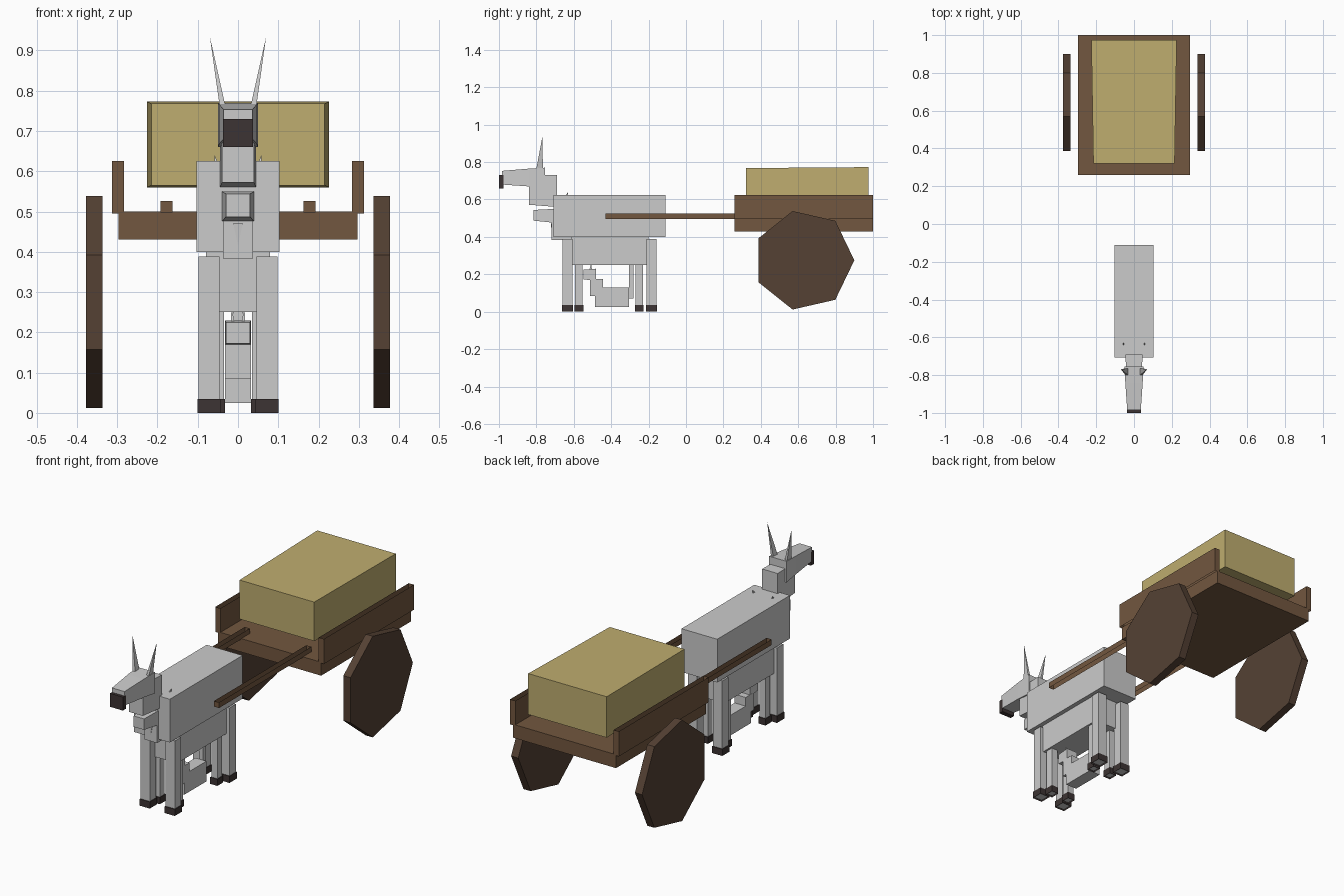
import bpy, bmesh, math

if "Cube" in bpy.data.objects:
    bpy.data.objects.remove(bpy.data.objects["Cube"])


def material(name, rgb):
    m = bpy.data.materials.new(name)
    m.diffuse_color = (*rgb, 1)
    m.use_nodes = True
    m.node_tree.nodes["Principled BSDF"].inputs["Base Color"].default_value = m.diffuse_color
    return m


WOOD = material("wood", (0.17, 0.095, 0.05))
DARK_WOOD = material("dark_wood", (0.09, 0.053, 0.034))
HAY = material("hay", (0.52, 0.42, 0.16))
HOOF = material("hoof", (0.046, 0.034, 0.033))


def finish(name, bm, mat, mirror):
    bmesh.ops.recalc_face_normals(bm, faces=bm.faces[:])
    me = bpy.data.meshes.new(name)
    bm.to_mesh(me)
    bm.free()
    ob = bpy.data.objects.new(name, me)
    bpy.context.collection.objects.link(ob)
    if mat:
        me.materials.append(mat)
    if mirror:
        ob.modifiers.new("mirror", "MIRROR")
    return ob


def box(name, x, y, z, mat=None, mirror=False, front=None, open_top=False, open_bottom=False):
    """Box from ranges; front = (x range, z range) of the -y end if tapered."""
    bm = bmesh.new()
    rings = []
    for yy, (xr, zr) in ((y[0], front or (x, z)), (y[1], (x, z))):
        rings.append([bm.verts.new((a, yy, b)) for a, b in
                      ((xr[0], zr[0]), (xr[1], zr[0]), (xr[1], zr[1]), (xr[0], zr[1]))])
    f, b = rings
    bm.faces.new(f)
    bm.faces.new(b[::-1])
    for i in range(4):
        if (i == 0 and open_bottom) or (i == 2 and open_top):
            continue
        j = (i + 1) % 4
        bm.faces.new((f[i], b[i], b[j], f[j]))
    return finish(name, bm, mat, mirror)


def spike(name, x, y, z, tip, mat=None, mirror=False):
    """Thin pyramid on a rectangular base."""
    bm = bmesh.new()
    base = [bm.verts.new((a, b, z)) for a, b in
            ((x[0], y[0]), (x[1], y[0]), (x[1], y[1]), (x[0], y[1]))]
    t = bm.verts.new(tip)
    bm.faces.new(base)
    for i in range(4):
        bm.faces.new((base[i], base[(i + 1) % 4], t))
    return finish(name, bm, mat, mirror)


def sym(w):
    return (-w, w)


# Cart
box("cart_bed", sym(0.297), (0.26, 1.0), (0.43, 0.5), WOOD)
box("side_boards", (0.283, 0.313), (0.26, 1.0), (0.495, 0.625), WOOD, True,
    open_top=True, open_bottom=True)
box("shafts", (0.163, 0.192), (-0.43, 0.33), (0.497, 0.526), WOOD, True,
    open_top=True, open_bottom=True)
box("hay_load", sym(0.226), (0.32, 0.975), (0.56, 0.773), HAY,
    front=(sym(0.215), (0.565, 0.768)))

# Seven-sided solid wheels
bm = bmesh.new()
rims = [[bm.verts.new((x, 0.63 + 0.27 * math.cos(k * math.tau / 7),
                       0.275 + 0.27 * math.sin(k * math.tau / 7))) for k in range(7)]
        for x in (0.336, 0.377)]
for rim in rims:
    bm.faces.new(rim)
for k in range(7):
    n = (k + 1) % 7
    bm.faces.new((rims[0][k], rims[0][n], rims[1][n], rims[1][k]))
finish("wheels", bm, DARK_WOOD, True)

# Donkey trunk
box("body", sym(0.103), (-0.708, -0.11), (0.4, 0.625))
box("belly", sym(0.08), (-0.615, -0.2), (0.25, 0.402))
box("chest", sym(0.037), (-0.718, -0.6), (0.383, 0.55))
box("chest_block", sym(0.04), (-0.815, -0.7), (0.475, 0.55),
    front=(sym(0.03), (0.487, 0.544)))
spike("chest_tuft", sym(0.012), (-0.722, -0.706), 0.472, (0, -0.718, 0.415))

# Donkey neck and head
box("neck", sym(0.045), (-0.84, -0.69), (0.56, 0.73), front=(sym(0.04), (0.572, 0.73)))
box("head", sym(0.05), (-0.84, -0.755), (0.66, 0.77), front=(sym(0.046), (0.67, 0.765)))
box("muzzle", sym(0.046), (-0.985, -0.84), (0.67, 0.765), front=(sym(0.036), (0.68, 0.753)))
box("nose", sym(0.037), (-1.0, -0.975), (0.66, 0.73), HOOF)
spike("ears", (0.032, 0.046), (-0.8, -0.765), 0.765, (0.07, -0.768, 0.935), mirror=True)
spike("shoulder_tufts", (0.05, 0.058), (-0.645, -0.63), 0.62, (0.058, -0.63, 0.64), mirror=True)

# Legs with hooves: large outer set, small inner set
for name, x, ys, top in (("large", (0.046, 0.098), ((-0.66, -0.608), (-0.21, -0.158)), 0.388),
                         ("small", (0.035, 0.07), ((-0.593, -0.553), (-0.27, -0.23)), 0.27)):
    for end, y in zip(("front", "hind"), ys):
        box(f"{name}_{end}_legs", x, y, (0.006, top), mirror=True)
        box(f"{name}_{end}_hooves", (x[0] - 0.003, x[1] + 0.003), (y[0] - 0.004, y[1] + 0.004),
            (0, 0.035), HOOF, True, open_bottom=True)

# Small animal under the belly
box("small_body", sym(0.032), (-0.487, -0.305), (0.025, 0.13))
box("small_neck", sym(0.032), (-0.512, -0.445), (0.085, 0.175))
box("small_head", sym(0.032), (-0.548, -0.48), (0.168, 0.23), front=(sym(0.03), (0.172, 0.225)))
spike("small_ears", (0.009, 0.018), (-0.515, -0.503), 0.228, (0.016, -0.508, 0.26), mirror=True)
box("small_tail", sym(0.012), (-0.305, -0.28), (0.07, 0.255))
